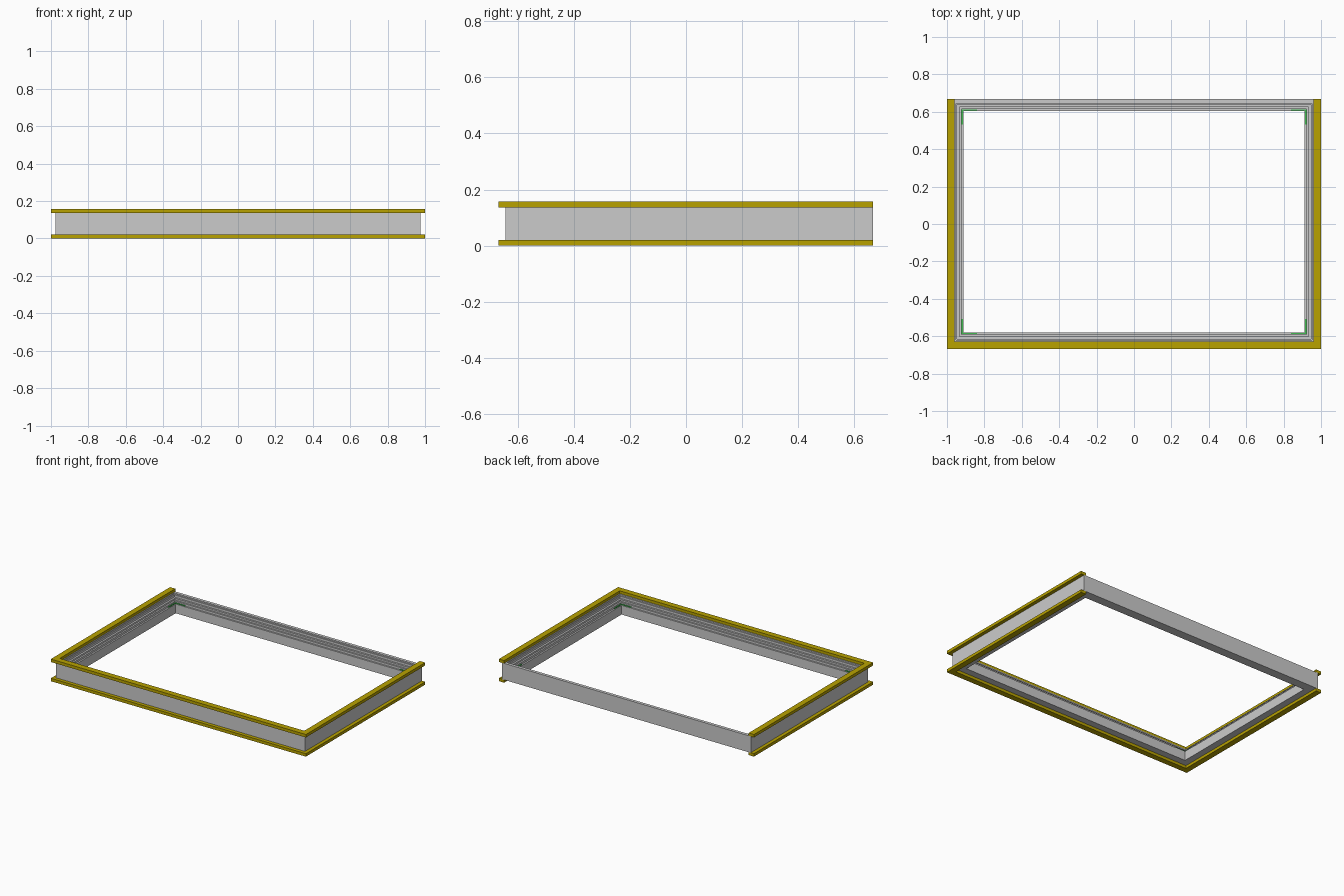
import bpy, bmesh

if "Cube" in bpy.data.objects:
    bpy.data.objects.remove(bpy.data.objects["Cube"])

XO, YF, YB = 0.975, -0.643, 0.667   # outer wall lines of the frame


def make_mat(name, rgb):
    m = bpy.data.materials.new(name)
    m.diffuse_color = (*rgb, 1)
    m.use_nodes = True
    m.node_tree.nodes["Principled BSDF"].inputs["Base Color"].default_value = m.diffuse_color
    return m


yellow = make_mat("yellow", (0.48, 0.36, 0.0))
green = make_mat("green", (0.05, 0.5, 0.08))


def sweep(name, profile, rings, closed, mat=None):
    """Mitred sweep: rings are functions mapping inset d to an (x, y) corner."""
    bm = bmesh.new()
    loops = [[bm.verts.new((*r(d), z)) for d, z in profile] for r in rings]
    n, k = len(loops), len(profile)
    for i in range(n if closed else n - 1):
        a, b = loops[i], loops[(i + 1) % n]
        for j in range(k):
            bm.faces.new((a[j], a[(j + 1) % k], b[(j + 1) % k], b[j]))
    if not closed:
        bm.faces.new(loops[0])
        bm.faces.new(loops[-1])
    bmesh.ops.recalc_face_normals(bm, faces=bm.faces)
    me = bpy.data.meshes.new(name)
    bm.to_mesh(me)
    bm.free()
    ob = bpy.data.objects.new(name, me)
    bpy.context.collection.objects.link(ob)
    if mat:
        me.materials.append(mat)
    return ob


front_left = lambda d: (-XO + d, YF + d)
front_right = lambda d: (XO - d, YF + d)
back_right = lambda d: (XO - d, YB - d)
back_left = lambda d: (-XO + d, YB - d)
end_right = lambda d: (XO - d, YB)
end_left = lambda d: (-XO + d, YB)

# Main frame: stepped section with glazing ledges, (inset, height)
frame_profile = [
    (0, 0.02), (0, 0.137), (0.022, 0.137), (0.022, 0.128), (0.029, 0.128),
    (0.029, 0.112), (0.042, 0.112), (0.042, 0.1), (0.053, 0.1),
    (0.053, 0.085), (0.064, 0.085), (0.064, 0.02),
]
sweep("window_frame", frame_profile,
      [front_left, front_right, back_right, back_left], True)

# Yellow edge trims around three sides, open at the back
for name, z0, z1 in (("bottom_trim", 0.0, 0.021), ("top_trim", 0.136, 0.157)):
    sweep(name, [(-0.025, z0), (-0.025, z1), (0.016, z1), (0.016, z0)],
          [end_left, front_left, front_right, end_right], False, yellow)

# Green L-shaped corner brackets resting on the inner ledge
LEG = 0.075
bracket_profile = [(0.054, 0.084), (0.054, 0.091), (0.06, 0.091), (0.06, 0.084)]
for side, sx in (("left", -1), ("right", 1)):
    for end, y, sy in (("front", YF, -1), ("back", YB, 1)):
        corner = lambda d: (sx * (XO - d), y - sy * d)
        leg_x = lambda d: (sx * (XO - 0.06 - LEG), y - sy * d)
        leg_y = lambda d: (sx * (XO - d), y - sy * (0.06 + LEG))
        sweep(f"{end}_{side}_corner_bracket", bracket_profile,
              [leg_x, corner, leg_y], False, green)
